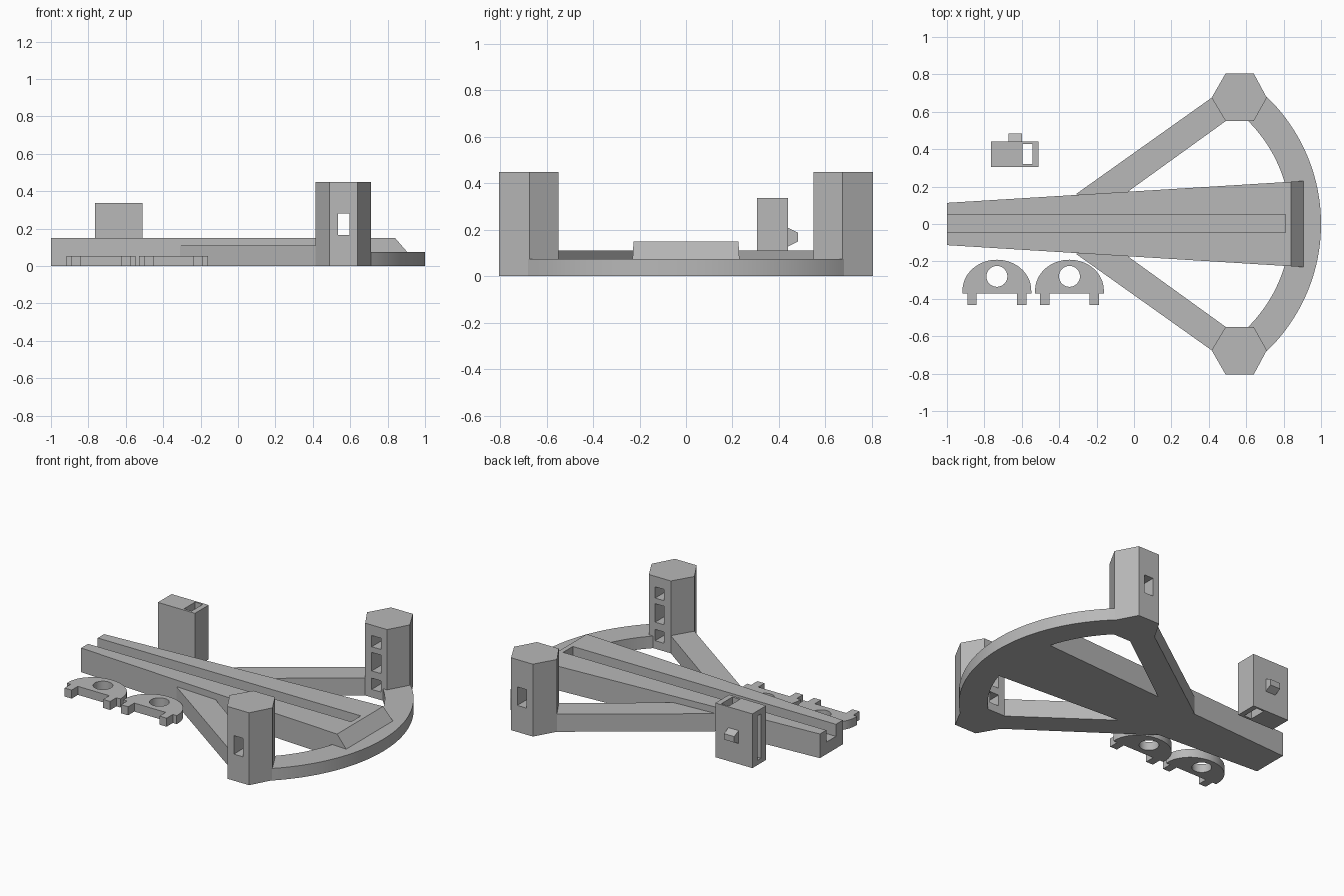
import bpy, bmesh
from math import sin, cos, atan2, pi

cube = bpy.data.objects.get("Cube")
if cube:
    bpy.data.objects.remove(cube, do_unlink=True)

grey = bpy.data.materials.new("plain grey")
grey.use_nodes = True
GREY = (0.48, 0.48, 0.48, 1)
grey.diffuse_color = GREY
grey.node_tree.nodes["Principled BSDF"].inputs["Base Color"].default_value = GREY


def prism(name, outline, low, high, axis="z"):
    """Extrude an outline; axis z uses (x, y) points, axis x uses (y, z), axis y uses (x, z)."""
    place = {"z": lambda a, b, h: (a, b, h),
             "x": lambda a, b, h: (h, a, b),
             "y": lambda a, b, h: (a, h, b)}[axis]
    bm = bmesh.new()
    base = [bm.verts.new(place(a, b, low)) for a, b in outline]
    top = [bm.verts.new(place(a, b, high)) for a, b in outline]
    bm.faces.new(base)
    bm.faces.new(top)
    for i in range(len(base)):
        j = (i + 1) % len(base)
        bm.faces.new((base[i], base[j], top[j], top[i]))
    bmesh.ops.recalc_face_normals(bm, faces=bm.faces)
    mesh = bpy.data.meshes.new(name)
    bm.to_mesh(mesh)
    bm.free()
    mesh.materials.append(grey)
    obj = bpy.data.objects.new(name, mesh)
    bpy.context.collection.objects.link(obj)
    return obj


def box(name, x, y, z):
    return prism(name, [(x[0], y[0]), (x[1], y[0]), (x[1], y[1]), (x[0], y[1])], *z)


def arc(cx, cy, r, start, end, n):
    return [(cx + r * cos(start + (end - start) * i / n),
             cy + r * sin(start + (end - start) * i / n)) for i in range(n + 1)]


def cut(obj, cutters):
    """Subtract the cutters, then discard them."""
    for c in cutters:
        c.hide_render = True
        mod = obj.modifiers.new("cut", "BOOLEAN")
        mod.operation = "DIFFERENCE"
        mod.solver = "EXACT"
        mod.object = c
    graph = bpy.context.evaluated_depsgraph_get()
    mesh = bpy.data.meshes.new_from_object(obj.evaluated_get(graph))
    obj.modifiers.clear()
    obj.data = mesh
    for c in cutters:
        bpy.data.objects.remove(c, do_unlink=True)


def smooth(obj):
    bpy.ops.object.select_all(action="DESELECT")
    obj.select_set(True)
    bpy.context.view_layer.objects.active = obj
    bpy.ops.object.shade_smooth_by_angle(angle=pi / 6)


# Tapered beam with a sloped wide end and a long open groove
beam = prism("beam", [(-1, -0.113), (0.905, -0.23), (0.905, 0.23), (-1, 0.113)], 0, 0.15)
slope = prism("slope_cutter", [(0.84, 0.15), (0.84, 0.3), (1.1, 0.3), (1.1, 0.075), (0.905, 0.075)],
              -0.5, 0.5, "y")
groove = box("groove_cutter", (-1.1, 0.81), (-0.045, 0.05), (0.075, 0.3))
cut(beam, [slope, groove])

# Curved front band between the pillars
CX, OUTER, INNER = 0.058, 0.942, 0.78
a_out, a_in = atan2(0.68, 0.71 - CX), atan2(0.55, 0.6 - CX)
band = prism("curved_band", arc(CX, 0, OUTER, -a_out, a_out, 48) + [(0.62, 0.62)]
             + arc(CX, 0, INNER, a_in, -a_in, 48) + [(0.62, -0.62)], 0, 0.075)
smooth(band)

# Slanted arms and hexagonal pillars, one of each per side
HEX = [(0.49, 0.805), (0.64, 0.805), (0.71, 0.675), (0.64, 0.55), (0.49, 0.55), (0.415, 0.675)]
ARM = [(-0.31, 0.16), (0.415, 0.675), (0.5, 0.65), (0.49, 0.55), (-0.03, 0.175), (-0.1, 0.1)]
for side, s in (("left", 1), ("right", -1)):
    prism(side + "_arm", [(x, s * y) for x, y in ARM], 0, 0.11)
    pillar = prism(side + "_pillar", [(x, s * y) for x, y in HEX], 0, 0.45)
    window = (0.535, 0.597)
    holes = []
    for z, depth in (((0.05, 0.12), 0.7), ((0.165, 0.28), 0.9), ((0.315, 0.385), 0.7)):
        holes.append(box("window_cutter", window, sorted((s * 0.5, s * depth)), z))
    cut(pillar, holes)

# Loose block with a through slot, a narrow side groove and a wedge nub
block = box("block", (-0.765, -0.51), (0.305, 0.44), (0, 0.337))
cut(block, [box("slot_cutter", (-0.595, -0.543), (0.32, 0.428), (-0.1, 0.5)),
            box("side_cutter", (-0.9, -0.68), (0.357, 0.388), (0.03, 0.305))])
prism("block_nub", [(0.43, 0.128), (0.44, 0.128), (0.483, 0.15), (0.483, 0.187),
                    (0.44, 0.208), (0.43, 0.208)], -0.67, -0.6, "x")

# Two flat half-round clips with feet and a round hole
for number, cx in enumerate((-0.733, -0.345), 1):
    outline = arc(cx, -0.355, 0.164, 0, pi, 32)
    outline = [(cx + (x - cx) * 1.12, y) for x, y in outline]
    feet = [(-0.184, -0.372), (-0.157, -0.372), (-0.157, -0.433), (-0.108, -0.433), (-0.108, -0.372)]
    outline += [(cx + x, y) for x, y in feet]
    outline += [(cx - x, y) for x, y in reversed(feet)]
    clip = prism(f"clip_{number}", outline, 0, 0.053)
    hole = prism("hole_cutter", arc(cx, -0.28, 0.056, 0, 2 * pi, 32)[:-1], -0.1, 0.2)
    cut(clip, [hole])
    smooth(clip)
